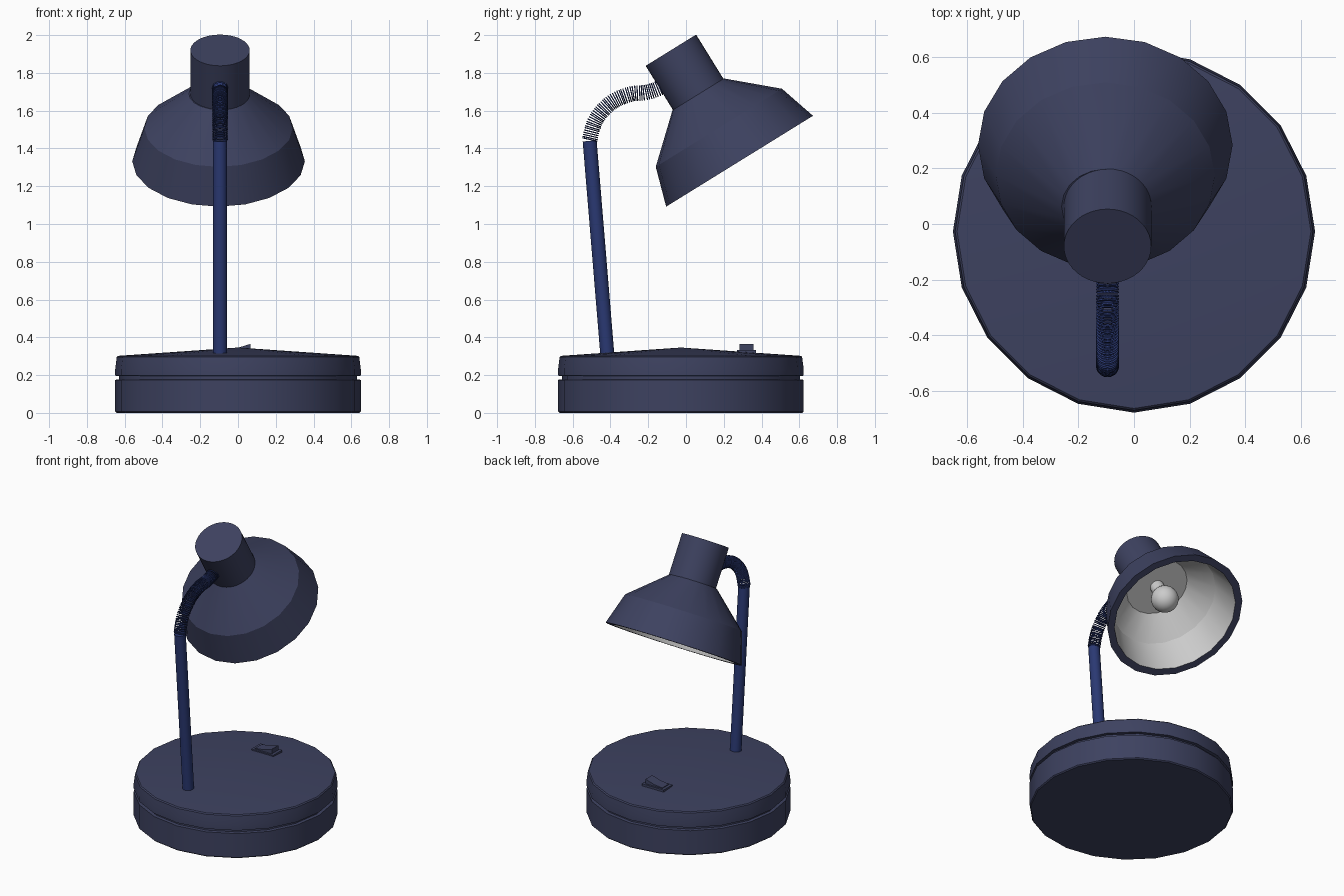
import bpy, bmesh, math
from mathutils import Matrix, Vector

if "Cube" in bpy.data.objects:
    bpy.data.objects.remove(bpy.data.objects["Cube"])

LAMP_X = -0.1


def material(name, rgb):
    m = bpy.data.materials.new(name)
    m.diffuse_color = (*rgb, 1)
    m.use_nodes = True
    m.node_tree.nodes["Principled BSDF"].inputs["Base Color"].default_value = m.diffuse_color
    return m


navy = material("navy", (0.047, 0.054, 0.117))
blue = material("blue", (0.023, 0.04, 0.17))
white = material("white", (0.75, 0.75, 0.75))


def finish(name, bm, mats, matrix=Matrix(), angle=30):
    bmesh.ops.remove_doubles(bm, verts=bm.verts, dist=1e-5)
    bmesh.ops.recalc_face_normals(bm, faces=bm.faces)
    mesh = bpy.data.meshes.new(name)
    bm.to_mesh(mesh)
    bm.free()
    for m in mats:
        mesh.materials.append(m)
    mesh.shade_smooth()
    mesh.set_sharp_from_angle(angle=math.radians(angle))
    ob = bpy.data.objects.new(name, mesh)
    ob.matrix_world = matrix
    bpy.context.collection.objects.link(ob)
    return ob


def lathe(name, profile, sides, mats, matrix=Matrix(), inner_from=999):
    """Revolve (radius, height) points; segments from inner_from use slot 1."""
    bm = bmesh.new()
    rings = [[bm.verts.new((r * math.cos(k * math.tau / sides),
                            r * math.sin(k * math.tau / sides), h))
              for k in range(sides)] for r, h in profile]
    for i in range(len(rings) - 1):
        a, b = rings[i], rings[i + 1]
        for k in range(sides):
            n = (k + 1) % sides
            f = bm.faces.new((a[k], a[n], b[n], b[k]))
            f.material_index = 1 if i >= inner_from else 0
    # degenerate quads at the axis collapse into triangles
    bmesh.ops.dissolve_degenerate(bm, dist=1e-6, edges=bm.edges)
    return finish(name, bm, mats, matrix)


def prism(name, outline, y0, y1, mat):
    """Extrude an (x, z) outline from y0 to y1."""
    bm = bmesh.new()
    f = bm.faces.new([bm.verts.new((x, y0, z)) for x, z in outline])
    ext = bmesh.ops.extrude_face_region(bm, geom=[f])
    verts = [v for v in ext["geom"] if isinstance(v, bmesh.types.BMVert)]
    bmesh.ops.translate(bm, verts=verts, vec=(0, y1 - y0, 0))
    return finish(name, bm, [mat])


# Base with groove and shallow conical top
lathe("base", [(0, 0), (0.643, 0), (0.65, 0.007), (0.65, 0.175), (0.63, 0.178),
               (0.63, 0.195), (0.65, 0.197), (0.65, 0.232), (0.642, 0.295),
               (0.635, 0.302), (0, 0.346)],
      20, [navy], Matrix.Translation((0, -0.027, 0)))

# Rocker switch
prism("switch_frame", [(-0.085, 0.30), (0.085, 0.30), (0.085, 0.333), (-0.085, 0.333)],
      0.27, 0.37, navy)
prism("switch_rocker", [(-0.065, 0.32), (0.065, 0.32), (0.065, 0.365), (0, 0.345),
                        (-0.065, 0.338)], 0.283, 0.357, navy)

# Leaning pole
foot, top = Vector((LAMP_X + 0.005, -0.415, 0.29)), Vector((LAMP_X + 0.005, -0.51, 1.44))
lean = (top - foot).to_track_quat('Z', 'Y').to_matrix().to_4x4()
lathe("pole", [(0, 0), (0.037, 0), (0.037, (top - foot).length), (0, (top - foot).length)],
      20, [blue], Matrix.Translation(foot) @ lean)

# Flexible neck: separate rings spaced along a smooth path
path = [Vector((LAMP_X + 0.005, y, z)) for y, z in
        [(-0.52, 1.36), (-0.51, 1.445), (-0.475, 1.555), (-0.395, 1.643),
         (-0.295, 1.687), (-0.21, 1.697), (-0.13, 1.725), (-0.06, 1.77)]]


def spline(i, t):
    a, b, c, d = path[i - 1:i + 3]
    return 0.5 * (2 * b + (c - a) * t + (2 * a - 5 * b + 4 * c - d) * t * t
                  + (3 * b - a - 3 * c + d) * t ** 3)


dense = [spline(i, k / 40) for i in range(1, 6) for k in range(40)] + [path[6]]
lengths = [0]
for p, q in zip(dense, dense[1:]):
    lengths.append(lengths[-1] + (q - p).length)

RINGS = 48
bm = bmesh.new()
for n in range(RINGS):
    target = lengths[-1] * n / (RINGS - 1)
    j = min(range(1, len(dense) - 1), key=lambda i: abs(lengths[i] - target))
    rot = (dense[j + 1] - dense[j - 1]).to_track_quat('Z', 'Y')
    loops = []
    for u in range(20):
        a = u * math.tau / 20
        loop = []
        for v in range(6):
            b = v * math.tau / 6
            r = 0.038 + 0.0038 * math.cos(b)
            loop.append(bm.verts.new(dense[j] + rot @ Vector(
                (r * math.cos(a), r * math.sin(a), 0.0036 * math.sin(b)))))
        loops.append(loop)
    for u in range(20):
        for v in range(6):
            p, q, w = loops[u], loops[(u + 1) % 20], (v + 1) % 6
            bm.faces.new((p[v], q[v], q[w], p[w]))
finish("flexible_neck", bm, [blue], angle=70)

# Head: local z runs from the cap down the tilted axis to the rim
head = Matrix.Translation((LAMP_X + 0.005, -0.08, 1.92)) @ \
    Matrix.Rotation(math.pi + 0.554, 4, 'X')
lathe("cap", [(0, 0), (0.157, 0), (0.157, 0.275)], 40, [navy], head)
shade_at = Matrix.Translation((-0.008, 0, 0)) @ head
lathe("shade", [(0, 0.272), (0.157, 0.272), (0.393, 0.483), (0.457, 0.691), (0.41, 0.691),
                (0.35, 0.483), (0.205, 0.35), (0, 0.35)],
      20, [navy, white], shade_at, inner_from=4)

# Bulb: rounded glass on a short neck
R, C = 0.088, 0.50
glass = [(R * math.sin(a), C - R * math.cos(a))
         for a in [math.pi * k / 12 for k in range(3, 13)]]
lathe("bulb", [(0.045, 0.345), (0.045, 0.41)] + glass, 24, [white], shade_at)
